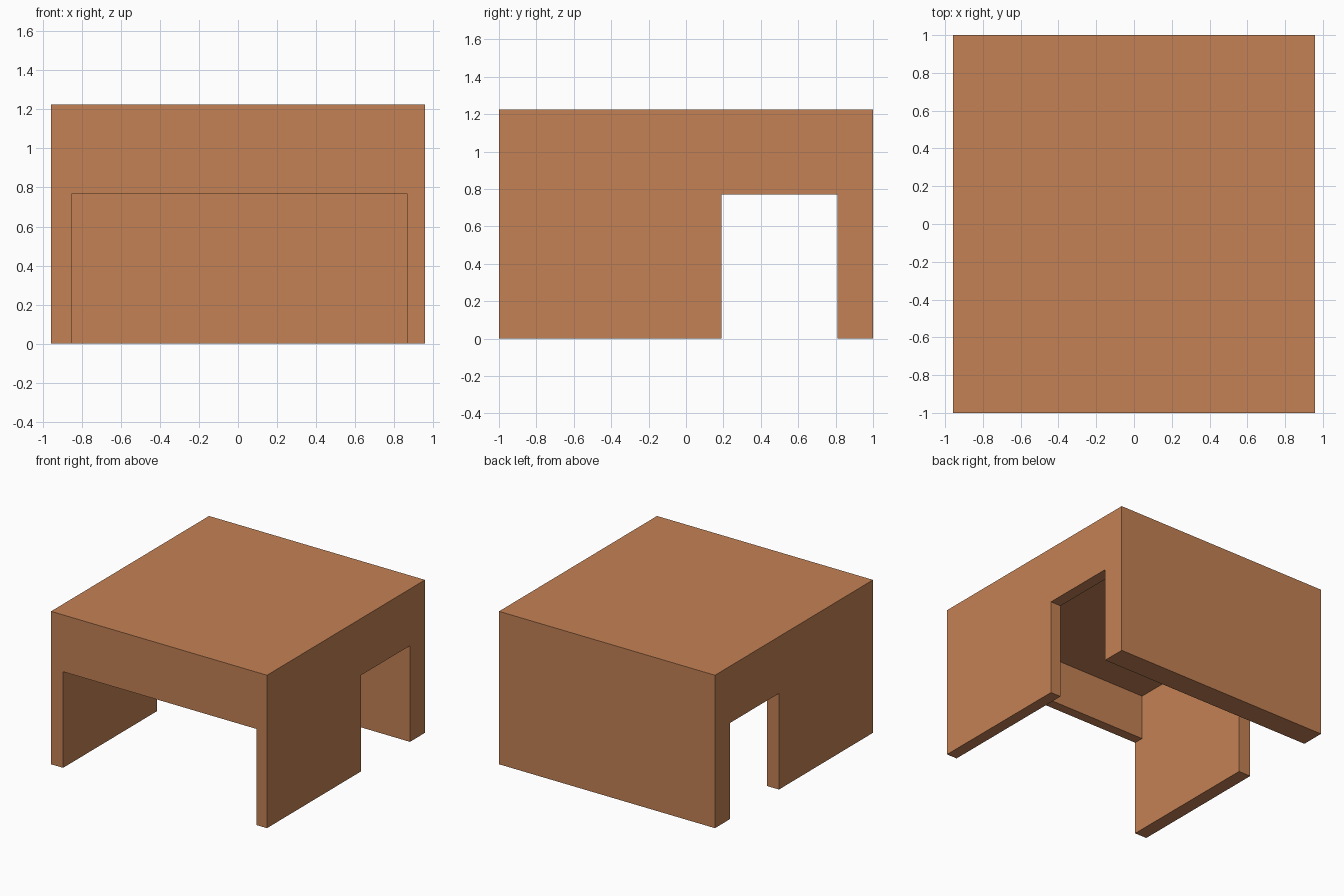
import bpy, bmesh

if "Cube" in bpy.data.objects:
    bpy.data.objects.remove(bpy.data.objects["Cube"])

W, D, H = 0.957, 1.0, 1.225       # half width, half depth, height
IN_L, IN_R = -0.85, 0.865         # inner wall planes
OPEN_H, CEIL = 0.77, 1.13         # opening height, ceiling height


def extrude_x(name, profile, x0, x1):
    """Extrude a (y, z) profile between two x positions."""
    bm = bmesh.new()
    face = bm.faces.new([bm.verts.new((x0, y, z)) for y, z in profile])
    ext = bmesh.ops.extrude_face_region(bm, geom=[face])
    verts = [v for v in ext["geom"] if isinstance(v, bmesh.types.BMVert)]
    bmesh.ops.translate(bm, vec=(x1 - x0, 0, 0), verts=verts)
    bmesh.ops.recalc_face_normals(bm, faces=bm.faces)
    me = bpy.data.meshes.new(name)
    bm.to_mesh(me)
    bm.free()
    ob = bpy.data.objects.new(name, me)
    bpy.context.collection.objects.link(ob)
    return ob


# Outer block
shell = extrude_x("table_shell", [(-D, 0), (D, 0), (D, H), (-D, H)], -W, W)

# Hollow inside with the lower front opening below a hanging lintel
hollow = extrude_x("hollow_cutter", [
    (-1.2, -0.1), (-1.2, OPEN_H), (-0.92, OPEN_H),
    (-0.92, CEIL), (0.81, CEIL), (0.81, -0.1)], IN_L, IN_R)

# Doorway through both side walls
doorway = extrude_x("doorway_cutter", [
    (0.19, -0.1), (0.19, OPEN_H), (0.81, OPEN_H), (0.81, -0.1)], -1.2, 1.2)

for cutter in (hollow, doorway):
    mod = shell.modifiers.new(cutter.name, 'BOOLEAN')
    mod.operation, mod.solver, mod.object = 'DIFFERENCE', 'EXACT', cutter
    bpy.context.view_layer.objects.active = shell
    bpy.ops.object.modifier_apply(modifier=mod.name)
    bpy.data.objects.remove(cutter)

# Warm brown finish
mat = bpy.data.materials.new("brown")
mat.diffuse_color = (0.55, 0.22, 0.09, 1)
mat.use_nodes = True
mat.node_tree.nodes["Principled BSDF"].inputs["Base Color"].default_value = mat.diffuse_color
shell.data.materials.clear()
shell.data.materials.append(mat)
